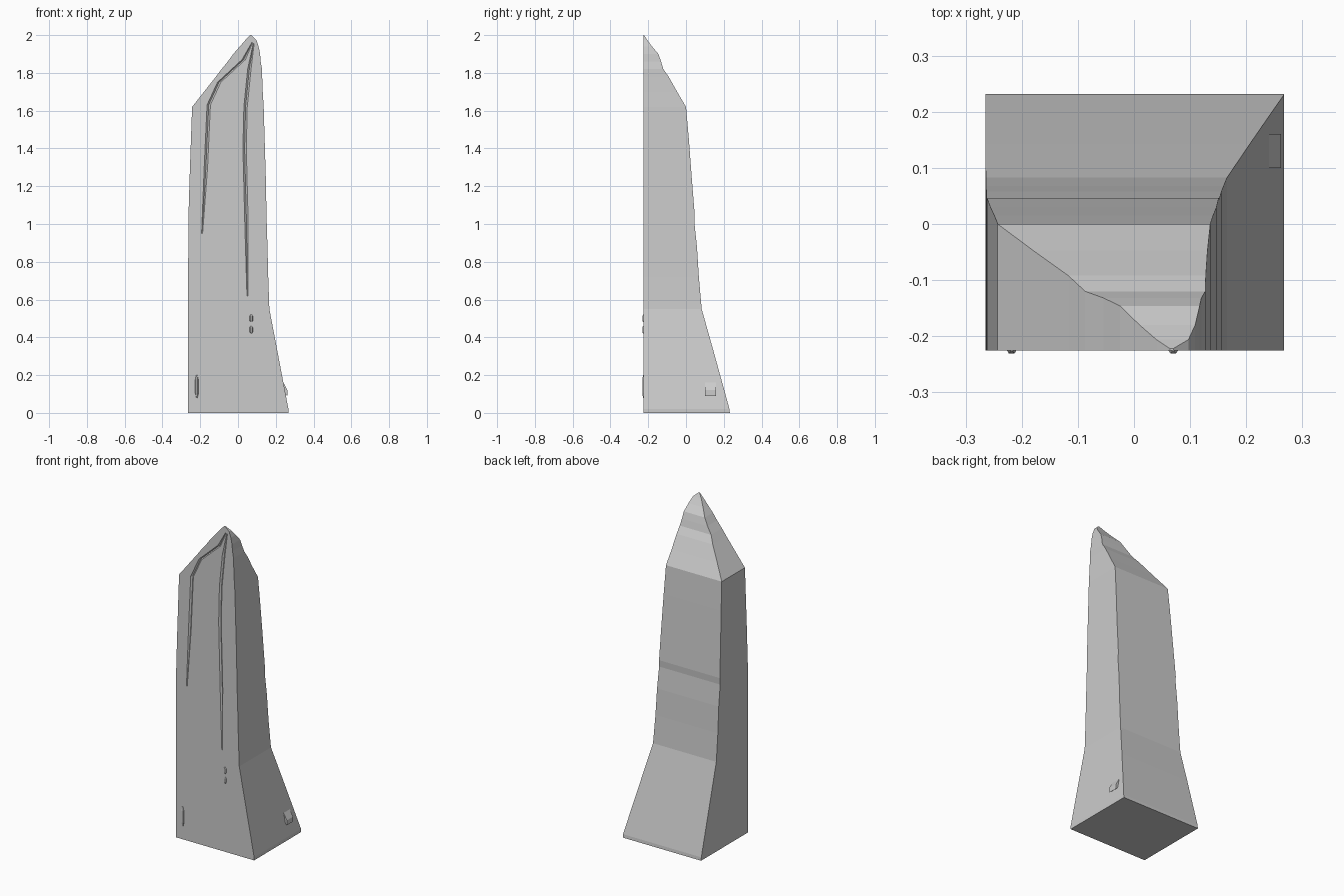
import bpy, bmesh

FRONT = -0.225

def loft(name, rings):
    """Skin a stack of four-point rings and cap both ends."""
    bm = bmesh.new()
    vs = [[bm.verts.new(p) for p in r] for r in rings]
    for a, b in zip(vs, vs[1:]):
        for i in range(4):
            j = (i + 1) % 4
            bm.faces.new((a[i], a[j], b[j], b[i]))
    bm.faces.new(vs[0][::-1])
    bm.faces.new(vs[-1])
    bmesh.ops.recalc_face_normals(bm, faces=bm.faces)
    me = bpy.data.meshes.new(name)
    bm.to_mesh(me)
    bm.free()
    ob = bpy.data.objects.new(name, me)
    bpy.context.collection.objects.link(ob)
    return ob

# Stone shard: z, left x, right x, back y
levels = [
    (0.00, -0.265, 0.267, 0.232), (0.02, -0.265, 0.267, 0.230),
    (0.13, -0.265, 0.246, 0.200), (0.34, -0.265, 0.206, 0.142),
    (0.55, -0.264, 0.166, 0.083), (0.72, -0.264, 0.160, 0.068),
    (0.88, -0.263, 0.156, 0.058), (1.01, -0.263, 0.152, 0.044),
    (1.05, -0.262, 0.151, 0.046), (1.25, -0.256, 0.147, 0.030),
    (1.45, -0.249, 0.141, 0.015), (1.62, -0.243, 0.136, 0.000),
    (1.70, -0.180, 0.131, -0.047), (1.78, -0.117, 0.128, -0.092),
    (1.82, -0.087, 0.127, -0.120), (1.86, -0.054, 0.120, -0.132),
    (1.90, -0.025, 0.117, -0.146), (1.94, 0.010, 0.109, -0.180),
    (1.975, 0.040, 0.097, -0.206), (2.00, 0.064, 0.070, -0.222),
]
shard = loft("stone_shard", [
    [(l, FRONT, z), (r, FRONT, z), (r, b, z), (l, b, z)]
    for z, l, r, b in levels])

def groove(name, path, w, d):
    """Shallow V-shaped crack in the front face, following (x, z) points."""
    last = len(path) - 1
    cut = loft(name, [
        [(x - w * s, FRONT, z), (x, FRONT - d * s, z),
         (x + w * s, FRONT, z), (x, FRONT + d * s, z)]
        for i, (x, z) in enumerate(path)
        for s in [0.3 if i in (0, last) else 1]])
    cut.hide_render = True
    cut.hide_set(True)
    mod = shard.modifiers.new(name, 'BOOLEAN')
    mod.operation = 'DIFFERENCE'
    mod.solver = 'EXACT'
    mod.object = cut

# Weathering cracks on the front
groove("left_crack_cutter", [(-0.19, 0.95), (-0.17, 1.3), (-0.155, 1.63),
       (-0.10, 1.75), (0.03, 1.87), (0.075, 1.96)], 0.009, 0.008)
groove("right_crack_cutter", [(0.05, 0.62), (0.045, 1.0), (0.035, 1.4),
       (0.04, 1.62), (0.06, 1.82), (0.083, 1.955)], 0.009, 0.008)

# Small raised chips on the front
for i, (x, z, w, h) in enumerate([(-0.218, 0.14, 0.012, 0.06),
                                  (0.07, 0.50, 0.012, 0.02),
                                  (0.07, 0.44, 0.012, 0.02)]):
    loft(f"front_chip_{i + 1}", [
        [(x - w * s, FRONT + 0.005, z + t * h), (x - w * s * .4, FRONT - 0.006 * s, z + t * h),
         (x + w * s * .4, FRONT - 0.006 * s, z + t * h), (x + w * s, FRONT + 0.005, z + t * h)]
        for t, s in ((-1, 0.4), (-0.6, 1), (0.6, 1), (1, 0.4))])

# Side and back chips near the foot
loft("right_chip", [
    [(0.20, y - 0.0, 0.14), (0.262, y, 0.09), (0.262, y, 0.12), (0.235, y, 0.17)]
    for y in (0.10, 0.16)])
